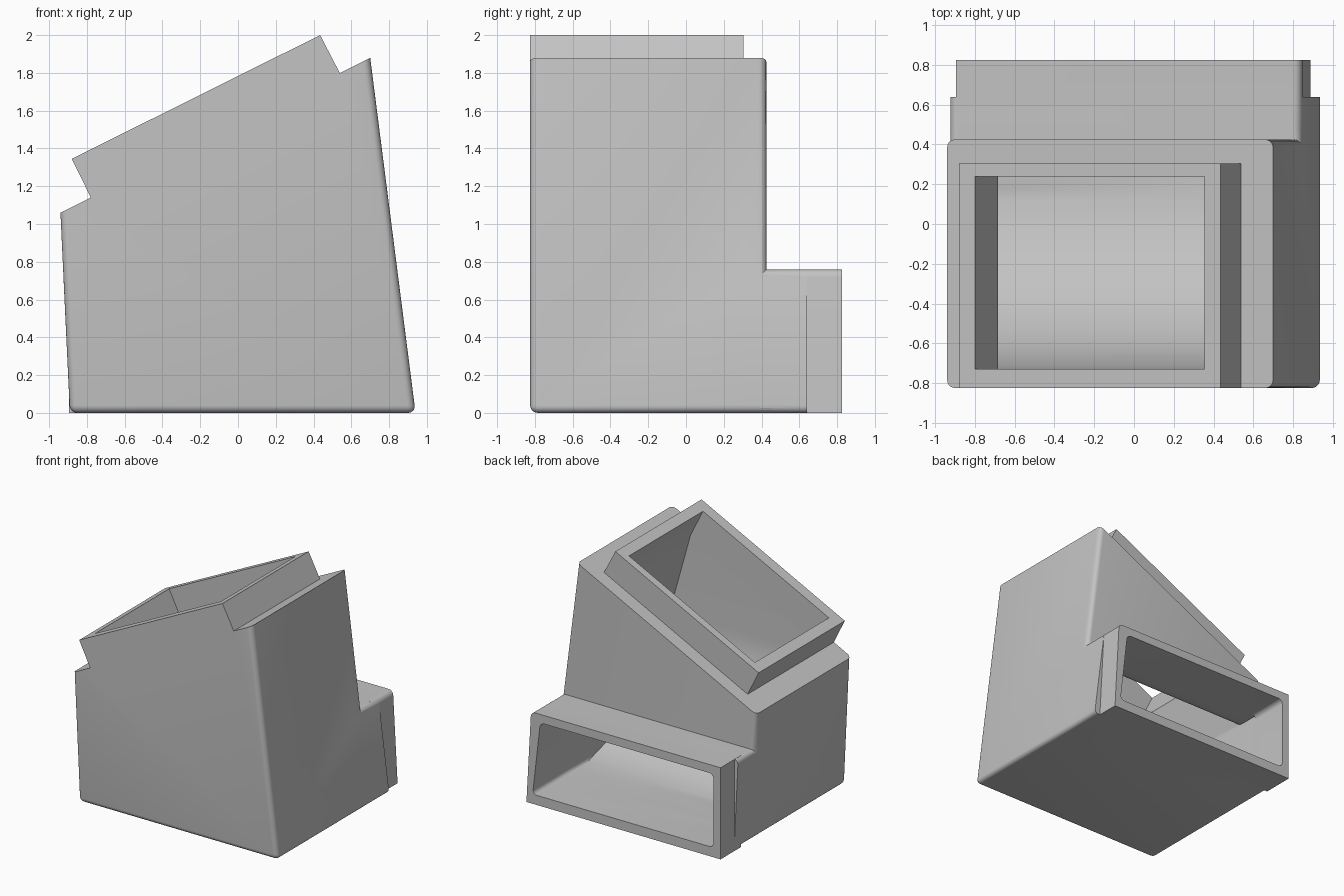
import bpy, bmesh, math
from mathutils import Vector

if "Cube" in bpy.data.objects:
    bpy.data.objects.remove(bpy.data.objects["Cube"], do_unlink=True)

grey = bpy.data.materials.new("light_grey")
grey.use_nodes = True
colour = (0.55, 0.55, 0.55, 1)
grey.diffuse_color = colour
grey.node_tree.nodes["Principled BSDF"].inputs["Base Color"].default_value = colour


def prism(name, points, start, end, across="y", round_if=None, radius=0.04):
    """Extrude an outline along y (outline in xz) or along x (outline in yz)."""
    def place(a, z, depth):
        return (a, depth, z) if across == "y" else (depth, a, z)
    bm = bmesh.new()
    base = bm.faces.new([bm.verts.new(place(a, z, start)) for a, z in points])
    moved = bmesh.ops.extrude_face_region(bm, geom=[base])["geom"]
    shift = Vector(place(0, 0, end - start))
    bmesh.ops.translate(bm, vec=shift, verts=[v for v in moved if isinstance(v, bmesh.types.BMVert)])
    bmesh.ops.recalc_face_normals(bm, faces=bm.faces)
    if round_if:
        edges = [e for e in bm.edges if round_if(e)]
        bmesh.ops.bevel(bm, geom=edges, offset=radius, segments=5, profile=0.5,
                        affect="EDGES", clamp_overlap=True)
    mesh = bpy.data.meshes.new(name)
    bm.to_mesh(mesh)
    bm.free()
    mesh.materials.append(grey)
    obj = bpy.data.objects.new(name, mesh)
    bpy.context.collection.objects.link(obj)
    return obj


def combine(obj, other, operation):
    mod = obj.modifiers.new("combine", "BOOLEAN")
    mod.operation, mod.solver, mod.object = operation, "EXACT", other
    bpy.context.view_layer.objects.active = obj
    bpy.ops.object.modifier_apply(modifier=mod.name)
    bpy.data.objects.remove(other, do_unlink=True)


def arc(cy, cz, r, a0, a1, steps):
    angles = [math.radians(a0 + (a1 - a0) * i / steps) for i in range(steps + 1)]
    return [(cy + r * math.cos(a), cz + r * math.sin(a)) for a in angles]


def along_y(e):
    d = e.verts[0].co - e.verts[1].co
    return abs(d.y) > 0.1


def low_along_y(e):
    return along_y(e) and e.verts[0].co.z < 0.2


def below_cap(e):
    return min(v.co.z for v in e.verts) < 0.5


def right_top(e):
    return along_y(e) and e.verts[0].co.z > 0.5 and e.verts[0].co.x > 0


# Tapered housing with an inclined top
housing = prism("duct_housing", [(-0.89, 0), (0.94, 0), (0.70, 1.88), (-0.94, 1.06)],
                -0.825, 0.425, round_if=below_cap)

# Low rear extension
extension = prism("rear_extension", [(-0.89, 0), (0.94, 0), (0.843, 0.76), (-0.926, 0.76)],
                  0.3, 0.64, round_if=along_y)
combine(housing, extension, "UNION")

# Rear spigot, stepped in at the sides
spigot = prism("rear_spigot", [(-0.895, 0), (0.887, 0), (0.845, 0.76), (-0.895, 0.76)],
               0.56, 0.825, round_if=right_top)
combine(housing, spigot, "UNION")

# Inclined top collar
collar = prism("top_collar", [(-0.88, 1.345), (0.435, 2.0), (0.585, 1.71), (-0.735, 1.05)],
               -0.825, 0.305)
combine(housing, collar, "UNION")

# Curved air passage from the top collar to the rear
elbow_outline = ([(-0.73, 2.3)] + arc(0.24, 1.05, 0.97, 180, 270, 24)
                 + [(0.5, 0.08), (0.5, 0.69)] + arc(0.34, 0.79, 0.1, 270, 180, 6)
                 + [(0.24, 2.3)])
passage = prism("passage_cutter", elbow_outline, -1.2, 1.2, across="x")
taper = prism("taper_cutter", [(-0.83, 0.08), (0.83, 0.08), (0.76, 0.69), (0.47, 1.73),
                               (0.31, 2.05), (-0.845, 1.475), (-0.685, 1.154), (-0.83, 0.69)],
              -1, 1, round_if=low_along_y)
combine(passage, taper, "INTERSECT")
combine(housing, passage, "DIFFERENCE")

# Rounded rear opening
opening = prism("opening_cutter", [(-0.83, 0.08), (0.83, 0.08), (0.76, 0.69), (-0.83, 0.69)],
                0.4, 0.95, round_if=along_y)
combine(housing, opening, "DIFFERENCE")

# Smooth fillets, crisp corners
bpy.ops.object.select_all(action="DESELECT")
housing.select_set(True)
bpy.context.view_layer.objects.active = housing
bpy.ops.object.shade_smooth_by_angle(angle=math.radians(30))
